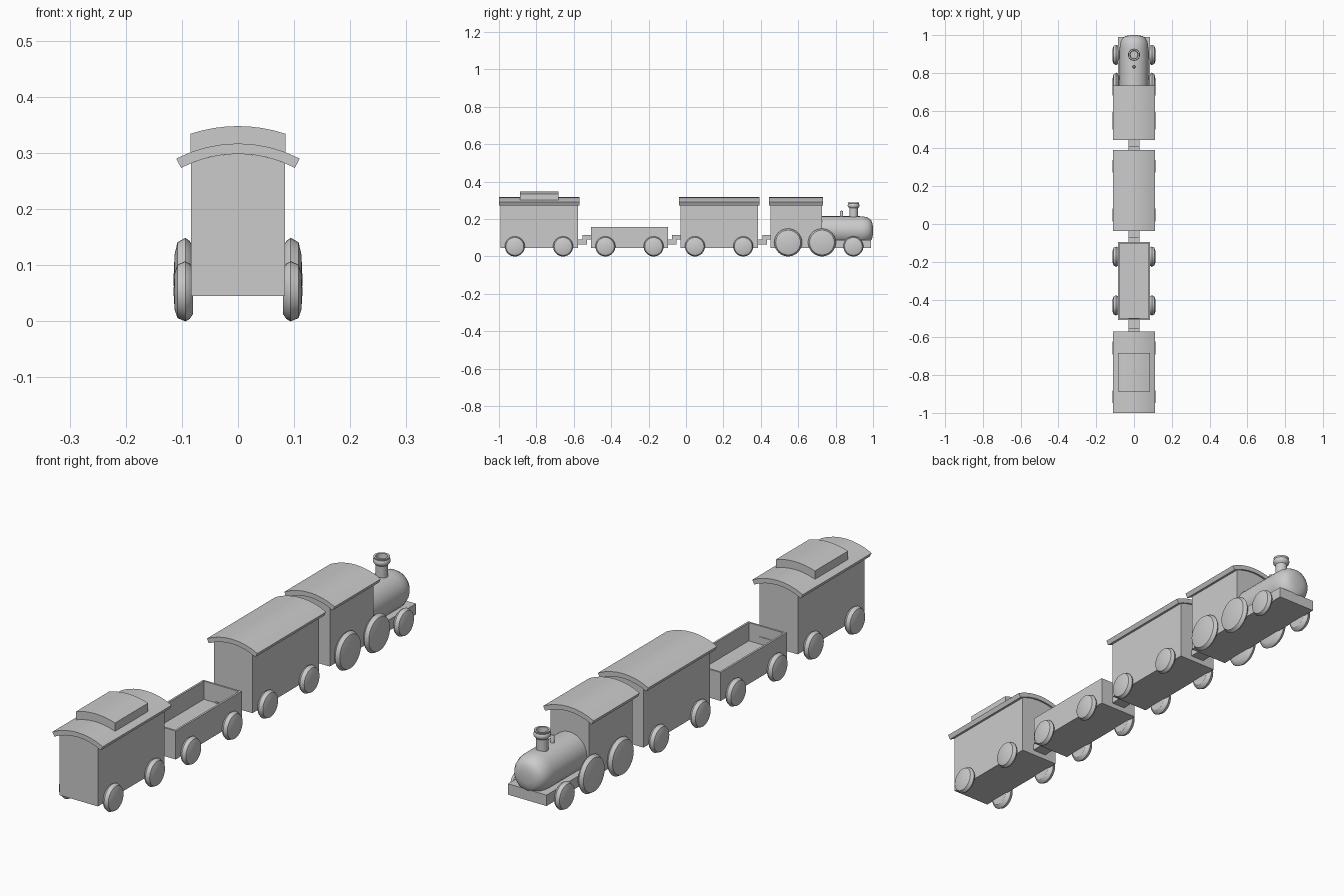
import bpy, bmesh, math
from mathutils import Vector, Matrix

if "Cube" in bpy.data.objects:
    bpy.data.objects.remove(bpy.data.objects["Cube"])

HALF = 0.084          # half width of every body
FLOOR = 0.045         # underside of every body
ARC_Z, ARC_R = 0.0794, 0.2376   # centre height and radius of the roof curve


def finish(bm, name, smooth=True):
    bmesh.ops.remove_doubles(bm, verts=bm.verts, dist=1e-5)
    bmesh.ops.recalc_face_normals(bm, faces=bm.faces)
    mesh = bpy.data.meshes.new(name)
    bm.to_mesh(mesh)
    bm.free()
    ob = bpy.data.objects.new(name, mesh)
    bpy.context.collection.objects.link(ob)
    if smooth:
        bpy.ops.object.select_all(action='DESELECT')
        ob.select_set(True)
        bpy.context.view_layer.objects.active = ob
        bpy.ops.object.shade_smooth_by_angle(angle=math.radians(32))
    return ob


def box(name, x, y0, y1, z0, z1):
    bm = bmesh.new()
    bmesh.ops.create_cube(bm, size=1)
    for v in bm.verts:
        v.co = Vector((v.co.x * 2 * x, (y0 + y1) / 2 + v.co.y * (y1 - y0),
                       (z0 + z1) / 2 + v.co.z * (z1 - z0)))
    return finish(bm, name, False)


def arc(radius, half_width, n=8):
    a = math.asin(half_width / radius)
    return [(radius * math.sin(t), ARC_Z + radius * math.cos(t))
            for t in (a - 2 * a * i / n for i in range(n + 1))]


def extrude(name, outline, y0, y1):
    # outline in x-z, pushed along y
    bm = bmesh.new()
    face = bm.faces.new([bm.verts.new((x, y0, z)) for x, z in outline])
    res = bmesh.ops.extrude_face_region(bm, geom=[face])
    moved = [v for v in res['geom'] if isinstance(v, bmesh.types.BMVert)]
    bmesh.ops.translate(bm, verts=moved, vec=(0, y1 - y0, 0))
    return finish(bm, name)


def lathe(name, profile, axis, origin, steps=32):
    # profile: (radius, distance along axis)
    bm = bmesh.new()
    vs = [bm.verts.new((r, 0, d)) for r, d in profile]
    es = [bm.edges.new(p) for p in zip(vs, vs[1:])]
    bmesh.ops.spin(bm, geom=vs + es, axis=(0, 0, 1), cent=(0, 0, 0),
                   angle=2 * math.pi, steps=steps)
    rot = Vector((0, 0, 1)).rotation_difference(Vector(axis)).to_matrix().to_4x4()
    bmesh.ops.transform(bm, matrix=Matrix.Translation(origin) @ rot, verts=bm.verts)
    return finish(bm, name)


def wheel_pair(name, y, r):
    # flanged, slightly domed wheels on both sides
    profile = [(0, 0.080), (r * 0.75, 0.080), (r * 0.92, 0.086), (r, 0.094),
               (r * 0.89, 0.108), (r * 0.6, 0.113), (0, 0.115)]
    for side, sx in (("right", 1), ("left", -1)):
        lathe(f"{name}_{side}", profile, (sx, 0, 0), (0, y, r))


def covered_body(name, y0, y1):
    # walls with arched top, plus the overhanging curved roof
    inner = ARC_R - 0.0185
    extrude(f"{name}_body", [(-HALF, FLOOR), (HALF, FLOOR)] + arc(inner, HALF),
            y0 + 0.007, y1 - 0.007)
    extrude(f"{name}_roof", arc(ARC_R, 0.11) + arc(inner, 0.1014)[::-1], y0, y1)


def coupler(name, y0, y1):
    mid = (y0 + y1) / 2
    box(f"{name}_lower_bar", 0.03, y0 - 0.01, mid + 0.012, 0.065, 0.09)
    box(f"{name}_upper_bar", 0.03, mid - 0.012, y1 + 0.01, 0.09, 0.115)


# rear wagon with raised roof box
covered_body("rear_wagon", -1.0, -0.57)
extrude("rear_wagon_cupola",
        arc(ARC_R + 0.031, 0.085) + arc(ARC_R - 0.005, 0.085)[::-1], -0.888, -0.682)

# open wagon: box with hollowed top
bm = bmesh.new()
bmesh.ops.create_cube(bm, size=1)
for v in bm.verts:
    v.co = Vector((v.co.x * 2 * HALF, -0.302 + v.co.y * 0.412, 0.101 + v.co.z * 0.112))
bm.normal_update()
top = max(bm.faces, key=lambda f: f.calc_center_median().z)
bmesh.ops.inset_region(bm, faces=[top], thickness=0.011)
hole = bmesh.ops.extrude_face_region(bm, geom=[top])
bmesh.ops.delete(bm, geom=[top], context='FACES_ONLY')
bmesh.ops.translate(bm, vec=(0, 0, -0.072),
                    verts=[v for v in hole['geom'] if isinstance(v, bmesh.types.BMVert)])
finish(bm, "open_wagon_body", False)

# closed wagon
covered_body("closed_wagon", -0.037, 0.392)

# wagon wheels
for name, centre in (("rear_wagon", -0.786), ("open_wagon", -0.302), ("closed_wagon", 0.177)):
    for end, s in (("rear", -1), ("front", 1)):
        wheel_pair(f"{name}_{end}_wheel", centre + s * 0.129, 0.0535)

# couplers
coupler("rear_coupler", -0.577, -0.508)
coupler("middle_coupler", -0.096, -0.03)
coupler("front_coupler", 0.385, 0.455)

# engine: cab, frame, boiler
covered_body("engine_cab", 0.445, 0.733)
box("engine_frame", HALF, 0.70, 0.989, FLOOR, 0.088)
lathe("boiler", [(0, 0.70), (0.076, 0.70), (0.076, 0.93), (0.0745, 0.95), (0.069, 0.97),
                 (0.059, 0.986), (0.045, 0.995), (0.025, 0.999), (0, 1.0)],
      (0, 1, 0), (0, 0, 0.139))

# chimney with hollow cap, and whistle
lathe("chimney", [(0, 0.18), (0.023, 0.18), (0.023, 0.258), (0.030, 0.265), (0.032, 0.272),
                  (0.030, 0.279), (0.028, 0.282), (0.030, 0.289), (0.022, 0.289),
                  (0.020, 0.262), (0, 0.262)], (0, 0, 1), (0, 0.896, 0))
lathe("whistle", [(0, 0.19), (0.008, 0.19), (0.008, 0.238), (0.005, 0.244), (0, 0.245)],
      (0, 0, 1), (0, 0.832, 0), 16)

# engine wheels
for name, y, r in (("driving_wheel_rear", 0.546, 0.0745), ("driving_wheel_front", 0.727, 0.0745),
                   ("leading_wheel", 0.895, 0.0535)):
    wheel_pair(name, y, r)
